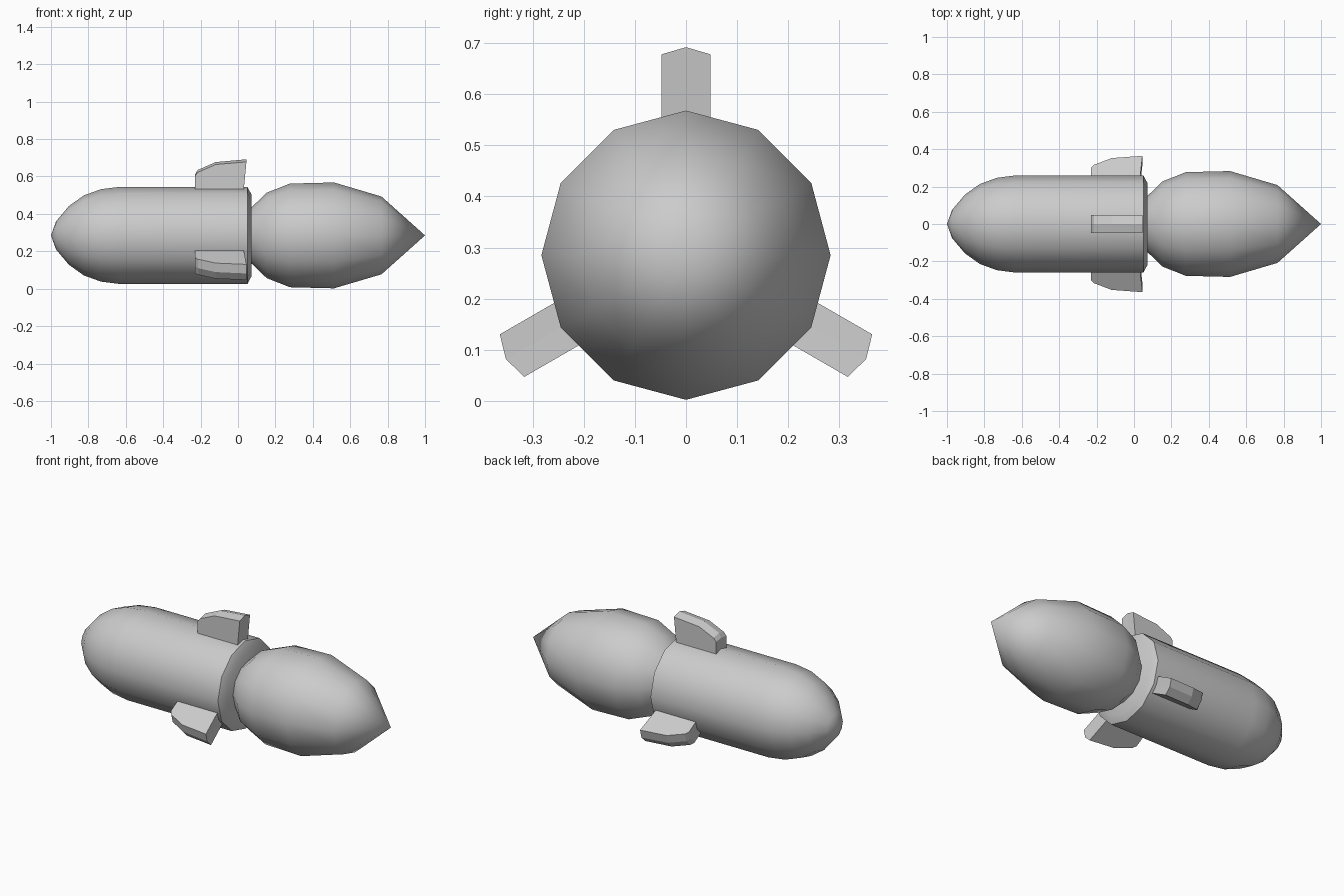
import bpy, bmesh, math
from mathutils import Matrix, Vector

if "Cube" in bpy.data.objects:
    bpy.data.objects.remove(bpy.data.objects["Cube"])

AXIS_Z = 0.285
SIDES = 12


def finish(name, bm, smooth_angle=None):
    bmesh.ops.recalc_face_normals(bm, faces=bm.faces)
    mesh = bpy.data.meshes.new(name)
    bm.to_mesh(mesh)
    bm.free()
    obj = bpy.data.objects.new(name, mesh)
    bpy.context.collection.objects.link(obj)
    if smooth_angle:
        bpy.ops.object.select_all(action='DESELECT')
        obj.select_set(True)
        bpy.context.view_layer.objects.active = obj
        bpy.ops.object.shade_smooth_by_angle(angle=math.radians(smooth_angle))
    return obj


def lathe(name, profile, smooth_angle):
    """Turn an (x, radius) profile around the long axis; radius 0 is a point."""
    bm = bmesh.new()
    rings = []
    for x, r in profile:
        count = SIDES if r else 1
        angles = [math.pi / 2 + i * math.tau / SIDES for i in range(count)]
        rings.append([bm.verts.new((x, r * math.cos(a), AXIS_Z + r * math.sin(a)))
                      for a in angles])
    for a, b in zip(rings, rings[1:]):
        for i in range(SIDES):
            j = (i + 1) % SIDES
            quad = [a[i % len(a)], a[j % len(a)], b[j % len(b)], b[i % len(b)]]
            bm.faces.new(list(dict.fromkeys(quad)))
    for ring in (rings[0], rings[-1]):
        if len(ring) > 1:
            bm.faces.new(ring)
    return finish(name, bm, smooth_angle)


def fin(name, angle):
    """Thick fin whose outer edge is a shallow ridge."""
    edge = [(-0.23, 0.235), (-0.23, 0.318), (-0.215, 0.337),
            (-0.12, 0.379), (0.045, 0.393), (0.03, 0.235)]
    ridge = [(-0.23, 0.235), (-0.23, 0.325), (-0.215, 0.35),
             (-0.12, 0.392), (0.045, 0.407), (0.03, 0.235)]
    bm = bmesh.new()
    rows = [[bm.verts.new((x, y, r)) for x, r in pts]
            for y, pts in ((-0.048, edge), (0, ridge), (0.048, edge))]
    n = len(edge)
    for a, b in zip(rows, rows[1:]):
        for i in range(n):
            j = (i + 1) % n
            bm.faces.new((a[i], a[j], b[j], b[i]))
    bm.faces.new(rows[0])
    bm.faces.new(rows[-1])
    turn = Matrix.Translation(Vector((0, 0, AXIS_Z))) @ Matrix.Rotation(angle, 4, 'X')
    bm.transform(turn)
    return finish(name, bm)


# Rounded nose, straight barrel and chamfered rear
lathe("body", [(-1.0, 0), (-0.973, 0.075), (-0.904, 0.157), (-0.824, 0.214),
               (-0.733, 0.247), (-0.63, 0.26), (0.05, 0.26), (0.073, 0.217)], 40)

# Exhaust flame tapering to a point
lathe("flame", [(0.06, 0.14), (0.075, 0.153), (0.153, 0.228), (0.277, 0.277),
                (0.513, 0.283), (0.767, 0.208), (1.0, 0)], 50)

# Three fins evenly spaced around the body
for k in range(3):
    fin(f"fin_{k + 1}", k * math.tau / 3)
